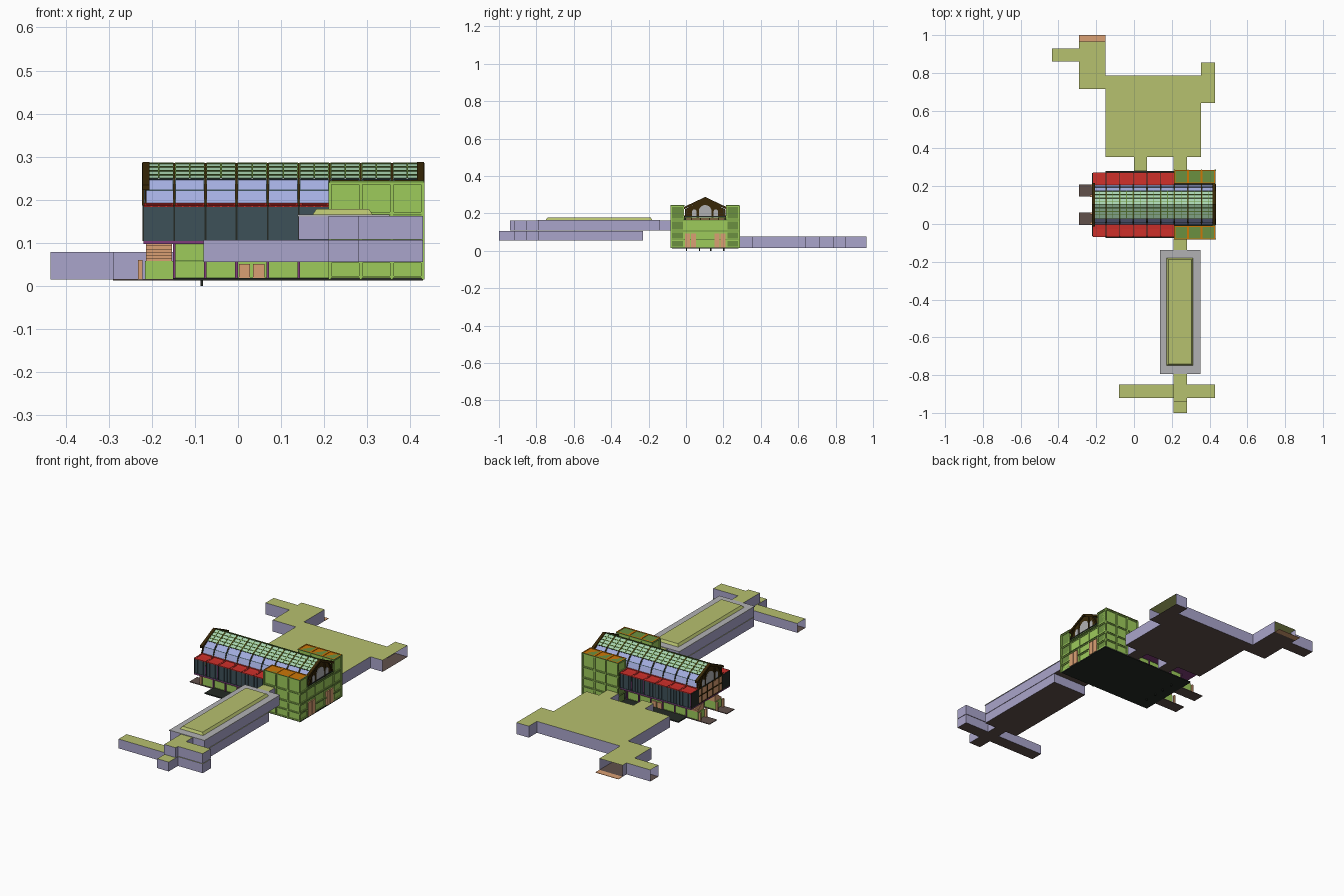
import bpy, bmesh, math
from mathutils import Vector

if "Cube" in bpy.data.objects:
    bpy.data.objects.remove(bpy.data.objects["Cube"])

CY = 0.1025                                   # long axis of the building
def mat(name, r, g, b):
    m = bpy.data.materials.new(name)
    m.diffuse_color = (r ** 2.2, g ** 2.2, b ** 2.2, 1)
    m.use_nodes = True
    m.node_tree.nodes["Principled BSDF"].inputs["Base Color"].default_value = m.diffuse_color
    return m
GREEN = mat("green", .61, .79, .36);    LEAF = mat("dark_green", .42, .56, .26)
OLIVE = mat("olive", .71, .75, .43);    LAV = mat("lavender", .66, .64, .79)
RED = mat("red", .80, .20, .18);        ORANGE = mat("orange", .80, .46, .06)
TEAL = mat("teal", .25, .32, .35);      BLUE = mat("blue", .64, .68, .88)
MINT = mat("mint", .66, .83, .69);      BROWN = mat("brown", .23, .17, .06)
SALMON = mat("salmon", .85, .62, .45);  GREY = mat("grey", .69, .69, .70)
EARTH = mat("earth", .38, .32, .30);    PURPLE = mat("purple", .50, .25, .48)
DARK = mat("dark", .16, .18, .16)

def finish(name, bm, mats, mirror=False):
    """Turn a bmesh into an object, optionally mirrored over the long axis."""
    if mirror:
        bmesh.ops.translate(bm, verts=bm.verts, vec=(0, -CY, 0))
    me = bpy.data.meshes.new(name)
    bm.to_mesh(me); bm.free()
    for m in mats:
        me.materials.append(m)
    ob = bpy.data.objects.new(name, me)
    bpy.context.collection.objects.link(ob)
    if mirror:
        ob.location.y = CY
        md = ob.modifiers.new("Mirror", 'MIRROR')
        md.use_axis = (False, True, False)
        md.use_mirror_merge = False
    return ob

def boxes(name, specs, m, mirror=False):
    """Each spec is x0, x1, y0, y1, z0, z1."""
    bm = bmesh.new()
    for x0, x1, y0, y1, z0, z1 in specs:
        vs = bmesh.ops.create_cube(bm, size=1)['verts']
        for v in vs:
            v.co = ((x0 + x1) / 2 + v.co.x * (x1 - x0), (y0 + y1) / 2 + v.co.y * (y1 - y0),
                    (z0 + z1) / 2 + v.co.z * (z1 - z0))
    return finish(name, bm, [m], mirror)

def panes(name, o, u, v, nu, nv, frame, pane, t=.004, d=.003, mirror=False):
    """Framed panel grid spanned by u and v, facing u x v, panes recessed by d."""
    o, u, v = Vector(o), Vector(u), Vector(v)
    bm = bmesh.new()
    vs = [[bm.verts.new(o + u * i / nu + v * j / nv) for i in range(nu + 1)] for j in range(nv + 1)]
    fs = [bm.faces.new((vs[j][i], vs[j][i + 1], vs[j + 1][i + 1], vs[j + 1][i]))
          for j in range(nv) for i in range(nu)]
    bm.normal_update()
    bmesh.ops.inset_individual(bm, faces=fs, thickness=t, depth=0)
    n = u.cross(v).normalized()
    for f in bmesh.ops.extrude_discrete_faces(bm, faces=fs)['faces']:
        bmesh.ops.translate(bm, verts=f.verts, vec=-n * d)
        f.material_index = 1
    return finish(name, bm, [frame, pane], mirror)

def prism(name, pts, x0, x1, m):
    """Extrude a (y, z) profile along x."""
    bm = bmesh.new()
    f = bm.faces.new([bm.verts.new((x0, y, z)) for y, z in pts])
    g = bmesh.ops.extrude_face_region(bm, geom=[f])['geom']
    bmesh.ops.translate(bm, verts=[e for e in g if isinstance(e, bmesh.types.BMVert)], vec=(x1 - x0, 0, 0))
    bmesh.ops.recalc_face_normals(bm, faces=bm.faces)
    return finish(name, bm, [m])

def shell(name, pts, z0, z1, open_edges=()):
    """Hollow passage from a counter-clockwise outline; listed edges stay open."""
    bm = bmesh.new()
    lo = [bm.verts.new((x, y, z0)) for x, y in pts]
    hi = [bm.verts.new((x, y, z1)) for x, y in pts]
    bm.faces.new(hi).material_index = 1
    bm.faces.new(lo[::-1]).material_index = 2
    for i in range(len(pts)):
        if i not in open_edges:
            j = (i + 1) % len(pts)
            bm.faces.new((lo[i], lo[j], hi[j], hi[i]))
    return finish(name, bm, [LAV, OLIVE, EARTH])

# Rear concourse with open passage ends
shell("rear_concourse", [(-.15, .355), (0, .355), (0, .28), (.07, .28), (.07, .355), (.21, .355),
      (.21, .28), (.28, .28), (.28, .355), (.355, .355), (.355, .64), (.43, .64), (.43, .855),
      (.355, .855), (.355, .785), (-.15, .785), (-.15, .965), (-.29, .965), (-.29, .93),
      (-.435, .93), (-.435, .86), (-.29, .86), (-.29, .715), (-.15, .715)],
      .015, .078, (2, 6, 11, 16, 19))
boxes("rear_exit_floor", [(-.29, -.15, .965, 1.0, .014, .016)], SALMON)

# Front passages on two levels, with the wide hall
shell("front_lower_passage", [(.21, -1), (.28, -1), (.28, -.92), (.43, -.92), (.43, -.85), (.28, -.85),
      (.28, -.79), (.35, -.79), (.35, -.23), (.14, -.23), (.14, -.79), (.21, -.79), (.21, -.85),
      (-.08, -.85), (-.08, -.92), (.21, -.92)], .055, .106, (13,))
shell("front_upper_passage", [(.21, -.94), (.28, -.94), (.28, -.92), (.43, -.92), (.43, -.85),
      (.28, -.85), (.28, -.79), (.35, -.79), (.35, -.14), (.28, -.14), (.28, -.078), (.21, -.078),
      (.21, -.14), (.14, -.14), (.14, -.79), (.21, -.79)], .108, .162)
boxes("hall_roof", [(.138, .352, -.793, -.138, .161, .165)], GREY)

# Hipped skylight on the hall
bm = bmesh.new()
for v in bmesh.ops.create_cube(bm, size=1)['verts']:
    k = .018 if v.co.z > 0 else 0
    v.co = (.243 + v.co.x * (.14 - k), -.465 + v.co.y * (.57 - k), .165 if v.co.z < 0 else .178)
finish("hall_skylight", bm, [OLIVE])

# Ground plates, purple soffits and short footings
B = .0722
X = [-.22 + B * i for i in range(10)]
boxes("ground_plate", [(-.15, .43, -.075, .28, .012, .018)], DARK)
boxes("entry_slab", [(-.29, -.15, -.005, .06, .012, .016)], EARTH, True)
boxes("soffit", [(-.22, .21, -.066, CY, .097, .104)], PURPLE, True)
boxes("footing", [(-.087, -.081, y, y + .006, 0, .015) for y in (0, .07)], DARK, True)

# Ground storey of the long wing, set back under the bays
panes("ground_wall", (X[1], 0, .018), (B * 5, 0, 0), (0, 0, .08), 5, 2, LEAF, GREEN, .003, .002, True)
panes("ground_wall_end", (X[1], .205, .018), (0, -.205, 0), (0, 0, .08), 3, 2, LEAF, GREEN)
boxes("ground_pier", [(x - .003, x + .003, -.004, .004, .015, .1) for x in X[1:7]], PURPLE, True)
boxes("ground_door", [(x, x + .026, -.003, .002, .018, .05) for x in (.002, .035)], SALMON, True)

# Corner stairs and the open porch at the left end
boxes("stair", [(X[0] + .006, X[1] - .005, i * .008, .055, .058 + i * .007, .065 + i * .007)
                for i in range(6)], SALMON, True)
boxes("stair_base", [(X[0] + .004, X[1] - .003, 0, .055, .015, .058)], GREEN, True)
boxes("porch_post", [(-.232, -.222, y, y + .012, .013, .06) for y in (-.002, .05)], SALMON, True)

# Projecting bay windows with red tops
for i in range(6):
    x = X[i] + .002
    w = B - .004
    panes("bay_window", (x, -.066, .104), (w, 0, 0), (0, 0, .081), 4, 1, TEAL, TEAL, .0025, .003, True)
    panes("bay_roof", (x, -.067, .187), (w, 0, 0), (0, .067, .005), 1, 1, RED, RED, .009, .003, True)
    boxes("bay_roof_edge", [(x, x + w, -.068, 0, .183, .187)], RED, True)
boxes("bay_fin", [(x - .002, x + .002, -.064, 0, .104, .186) for x in X[:7]], DARK, True)
panes("left_end_wall", (-.221, .271, .104), (0, -.337, 0), (0, 0, .081), 7, 2, BROWN, SALMON, .004, .002)
boxes("upper_floor_ceiling", [(-.22, .43, -.01, CY, .181, .187)], DARK, True)

# Glazed vault: mint roof lights above steep blue windows
for i in range(9):
    x, w = X[i] + .002, B - .004
    panes("blue_window", (x, .008, .222), (w, 0, 0), (0, .022, .027), 1, 1, TEAL, BLUE, .003, .002, True)
    panes("blue_sill", (x, -.004, .19), (w, 0, 0), (0, .012, .032), 1, 1, TEAL, BLUE, .002, .001, True)
    panes("roof_light", (x, .03, .25), (w, 0, 0), (0, CY - .03, .036), 2, 4, LEAF, MINT, .0025, .002, True)
for x in X:
    prism("roof_rib", [(-.004, .187), (.03, .249), (CY, .2855), (.175, .249), (.209, .187),
                       (.2, .187), (.17, .244), (CY, .277), (.035, .244), (.005, .187)],
          x - .003, x + .003, BROWN)

# Gable ends with an arched window between two side lights
def arch(y, w, z0, z1, n=10):
    r = w / 2
    return [(y - r, z0), (y + r, z0)] + [(y + r * math.cos(math.pi * k / n), z1 - r + r * math.sin(math.pi * k / n))
                                         for k in range(n + 1)]
for x, s in ((X[0], -1), (X[9], 1)):
    at = lambda a, b: sorted((x + s * a, x + s * b))
    prism("gable_wall", [(-.005, .175), (.21, .175), (.21, .222), (CY, .277), (-.005, .222)],
          *at(-.008, -.004), BROWN)
    prism("gable_rim", [(-.012, .222), (-.012, .234), (CY, .288), (.217, .234), (.217, .222), (CY, .274)],
          *at(-.014, .002), BROWN)
    prism("gable_arch", arch(CY, .068, .175, .245), *at(-.006, -.002), GREY)
    for y in (.045, .16):
        prism("gable_side_light", arch(y, .024, .178, .222), *at(-.006, -.002), GREY)
    boxes("gable_post", [(*at(-.012, 0), y - .003, y + .003, .175, .25) for y in (.063, .142)], BROWN)

# Square pavilion: front and rear towers with orange roofs
XP, XE = X[6], X[9]
L = XE - XP
boxes("tower_core", [(XP + .004, XE - .004, -.074, -.016, .015, .238)], LEAF, True)
for z0, z1 in ((.018, .057), (.06, .104), (.108, .163), (.167, .24)):
    h = (0, 0, z1 - z0)
    panes("tower_front", (XP, -.08, z0), (L, 0, 0), h, 3, 1, GREEN, GREEN, .006, .004, True)
    panes("tower_side", (XE, -.08, z0), (0, .07, 0), h, 1, 1, GREEN, GREEN, .008, .004, True)
    if z1 < .17:
        panes("end_wall", (XE - .002, -.01, z0), (0, .225, 0), h, 3, 1, GREEN, GREEN, .006, .003)
panes("tower_inner_side", (XP, -.01, .187), (0, -.07, 0), (0, 0, .053), 1, 1, GREEN, GREEN, .008, .004, True)
panes("tower_back", (XE, -.01, .187), (-L, 0, 0), (0, 0, .053), 3, 1, GREEN, GREEN, .006, .004, True)
boxes("tower_belt", [(XP - .001, XE + .002, -.082, -.009, z, z + .004) for z in (.057, .104, .163, .24)], LEAF, True)
boxes("end_belt", [(XE - .006, XE + .001, -.01, .215, z, z + .005) for z in (.057, .104, .163, .172)], LEAF)
panes("tower_roof", (XP, -.082, .246), (L, 0, 0), (0, .072, 0), 3, 1, ORANGE, ORANGE, .008, .002, True)
boxes("tower_pier", [(x - .003, x + .003, -.083, -.076, .015, .24) for x in X[6:]], GREEN, True)

# Doors on the pavilion end
boxes("end_door", [(XE - .004, XE + .003, y, y + .027, .018, .092) for y in (-.006, .026)], SALMON, True)
